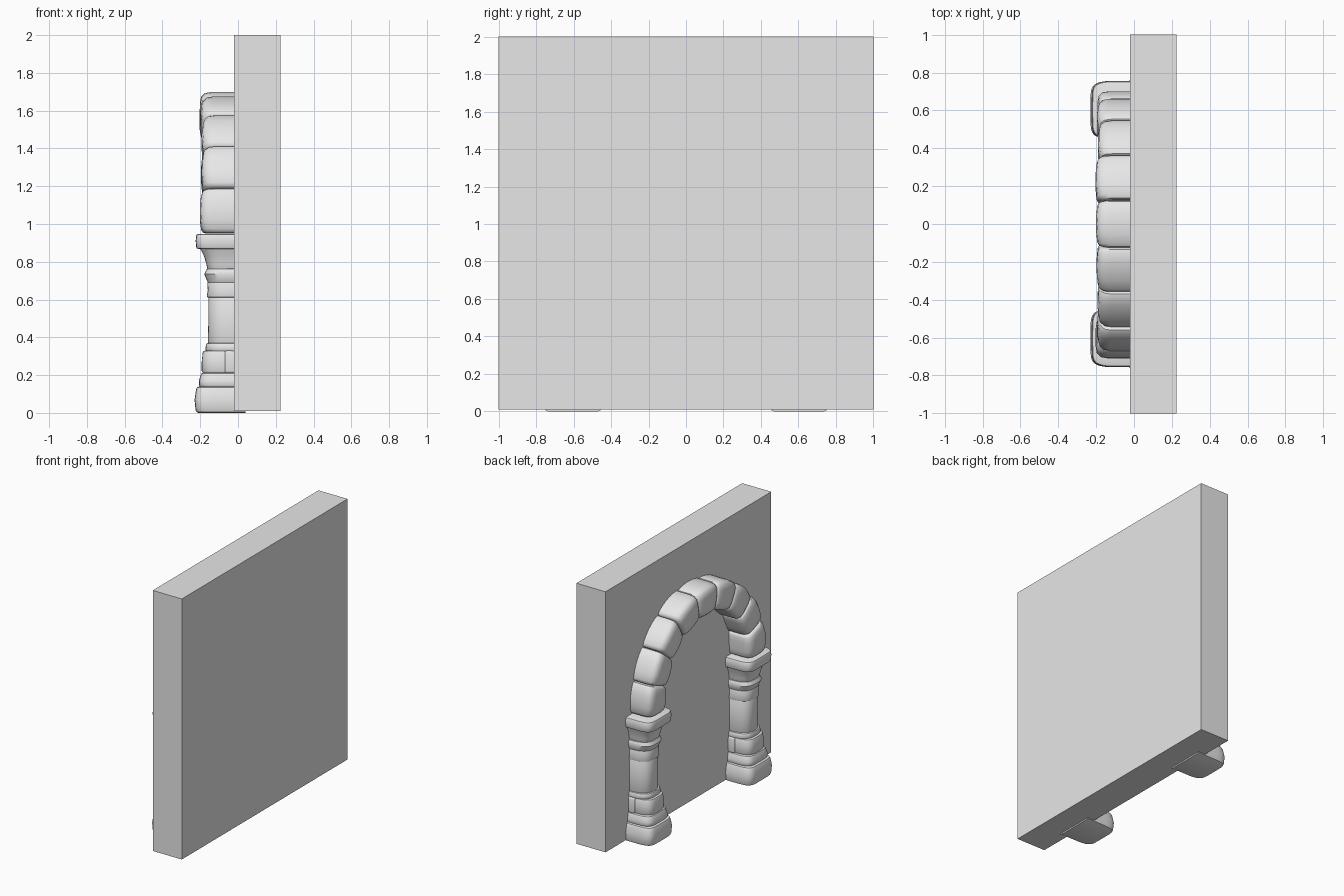
import bpy
import bmesh
from math import sin, cos, pi, radians
import random

random.seed(4)

if "Cube" in bpy.data.objects:
    bpy.data.objects.remove(bpy.data.objects["Cube"], do_unlink=True)

stone = bpy.data.materials.new("grey_stone")
stone.use_nodes = True
grey = (0.8, 0.8, 0.8, 1)
stone.diffuse_color = grey
stone.node_tree.nodes["Principled BSDF"].inputs["Base Color"].default_value = grey


def finish(name, bm, smooth=True):
    bmesh.ops.recalc_face_normals(bm, faces=bm.faces)
    mesh = bpy.data.meshes.new(name)
    bm.to_mesh(mesh)
    bm.free()
    mesh.materials.append(stone)
    obj = bpy.data.objects.new(name, mesh)
    bpy.context.collection.objects.link(obj)
    if smooth:
        bpy.ops.object.select_all(action="DESELECT")
        obj.select_set(True)
        bpy.context.view_layer.objects.active = obj
        bpy.ops.object.shade_smooth_by_angle(angle=radians(40))
    return obj


def loft(name, rings):
    """Skin a list of equally long point rings and cap both ends."""
    bm = bmesh.new()
    loops = [[bm.verts.new(p) for p in ring] for ring in rings]
    for a, b in zip(loops, loops[1:]):
        n = len(a)
        for i in range(n):
            j = (i + 1) % n
            bm.faces.new((a[i], a[j], b[j], b[i]))
    bm.faces.new(loops[0])
    bm.faces.new(loops[-1])
    return finish(name, bm)


def half_ring(y, z, width, depth, power, back=0.02):
    """Half outline standing out from the wall; a high power is squarer."""
    pts = [(back, y + width, z)]
    steps = 20
    for i in range(steps + 1):
        t = pi * i / steps
        c, s = cos(t), max(sin(t), 0)
        side = abs(c) ** (2 / power) * (1 if c > 0 else -1)
        pts.append((-depth * s ** (2 / power), y + width * side, z))
    return pts + [(back, y - width, z)]


def drum(name, y, levels, power, pad=0.012, back=0.02):
    """Column piece with rounded rims, from (height, width, depth) levels."""
    z0, w0, d0 = levels[0]
    z1, w1, d1 = levels[-1]
    soft = pad * 0.3
    rows = [(z0, w0 - pad, d0 - pad), (z0 + soft, w0 - soft, d0 - soft),
            (z0 + pad, w0, d0)]
    rows += levels[1:-1]
    rows += [(z1 - pad, w1, d1), (z1 - soft, w1 - soft, d1 - soft),
             (z1, w1 - pad, d1 - pad)]
    loft(name, [half_ring(y, z, w, d, power, back) for z, w, d in rows])


def block(name, lo, hi, bevel):
    bm = bmesh.new()
    bmesh.ops.create_cube(bm, size=1)
    for v in bm.verts:
        v.co = [l + (c + 0.5) * (h - l) for c, l, h in zip(v.co, lo, hi)]
    if bevel:
        bmesh.ops.bevel(bm, geom=bm.edges[:], offset=bevel, segments=3,
                        profile=0.5, affect="EDGES")
    return finish(name, bm, bevel > 0)


# Wall slab
block("wall", (-0.02, -1, 0.01), (0.225, 1, 2), 0)

# Two half columns against the wall
for side, y in (("left", 0.603), ("right", -0.603)):
    drum(side + "_plinth", y,
         [(0, 0.15, 0.225), (0.07, 0.153, 0.23), (0.14, 0.143, 0.222)],
         6, 0.016, 0.04)
    drum(side + "_plinth_step", y,
         [(0.137, 0.132, 0.207), (0.17, 0.132, 0.207), (0.213, 0.124, 0.197)], 5)
    # Split course of blocks around a core
    drum(side + "_course_front", y,
         [(0.21, 0.112, 0.192), (0.27, 0.114, 0.192), (0.33, 0.11, 0.187)], 4)
    block(side + "_course_back", (-0.07, y - 0.122, 0.21),
          (0.02, y + 0.122, 0.33), 0.012)
    drum(side + "_lower_ring", y, [(0.325, 0.118, 0.172), (0.37, 0.115, 0.17)], 3)
    drum(side + "_shaft", y,
         [(0.36, 0.106, 0.16), (0.48, 0.105, 0.157), (0.615, 0.105, 0.157)],
         2.6, 0.005)
    drum(side + "_neck", y,
         [(0.61, 0.112, 0.165), (0.65, 0.109, 0.16), (0.695, 0.11, 0.162)], 2.8, 0.008)
    drum(side + "_upper_ring", y,
         [(0.688, 0.112, 0.164), (0.735, 0.123, 0.179), (0.765, 0.117, 0.17)], 3)
    drum(side + "_flare", y,
         [(0.755, 0.108, 0.162), (0.79, 0.113, 0.168), (0.83, 0.122, 0.18),
          (0.875, 0.137, 0.2)], 3.5, 0.006)
    drum(side + "_capital", y,
         [(0.868, 0.152, 0.222), (0.91, 0.154, 0.224), (0.948, 0.152, 0.222)], 6)

# Arch of nine wedge stones, slightly uneven
spring, count = 0.95, 9
for k in range(count):
    depth = random.uniform(0.188, 0.203)
    lift = random.uniform(-0.006, 0.006)
    start, span = pi * k / count, pi / count
    rings = []
    # Each row: position along the stone, shrink of the section
    for f, pinch in ((0.005, 0.026), (0.03, 0.013), (0.1, 0.005), (0.3, 0),
                     (0.5, -0.002), (0.7, 0), (0.9, 0.005), (0.97, 0.013),
                     (0.995, 0.026)):
        t = start + span * f
        outer = 0.705 + 0.045 * sin(t) + lift - pinch
        inner = 0.49 + 0.045 * sin(t) + lift + pinch
        d = depth - pinch
        section = [(outer, 0.02), (outer, 0.06 - d), (outer - 0.006, 0.025 - d),
                   (outer - 0.025, 0.006 - d), (outer - 0.06, -d),
                   (inner + 0.06, -d), (inner + 0.025, 0.006 - d),
                   (inner + 0.006, 0.025 - d), (inner, 0.06 - d), (inner, 0.02)]
        rings.append([(x, r * cos(t), spring + r * sin(t)) for r, x in section])
    loft("keystone" if k == count // 2 else f"arch_stone_{k + 1}", rings)
